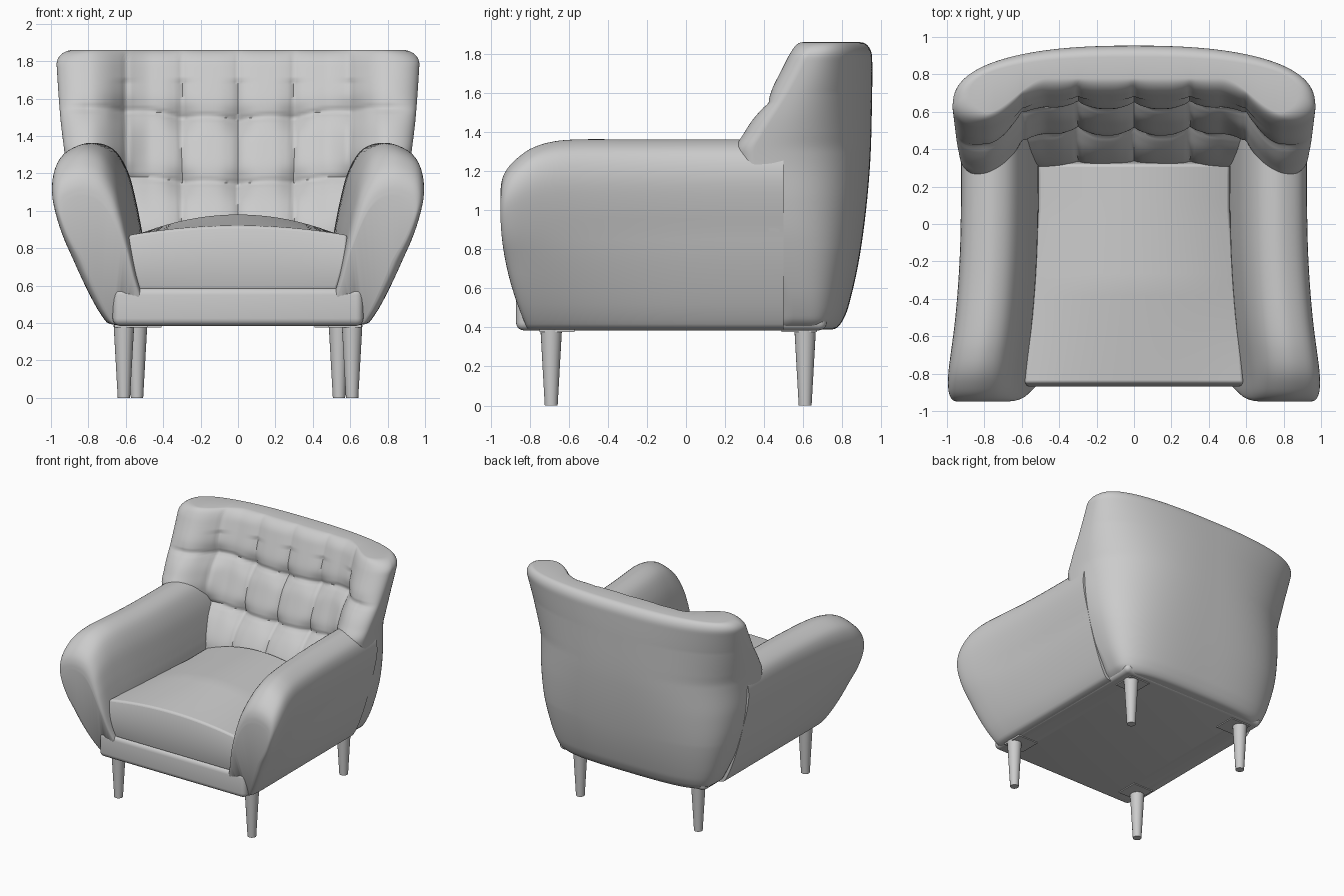
import bpy, bmesh, math
from mathutils import Vector

if "Cube" in bpy.data.objects:
    bpy.data.objects.remove(bpy.data.objects["Cube"])


def spline(keys, t):
    """Smooth interpolation through (t, a, b...) keys."""
    t = min(max(t, keys[0][0]), keys[-1][0])
    i = max(j for j in range(len(keys) - 1) if keys[j][0] <= t)
    def slope(j, c):
        a, b = keys[max(j - 1, 0)], keys[min(j + 1, len(keys) - 1)]
        return (b[c] - a[c]) / (b[0] - a[0])
    h = keys[i + 1][0] - keys[i][0]
    u = (t - keys[i][0]) / h
    return [(2*u**3 - 3*u*u + 1) * keys[i][c] + (u**3 - 2*u*u + u) * h * slope(i, c)
            + (3*u*u - 2*u**3) * keys[i + 1][c] + (u**3 - u*u) * h * slope(i + 1, c)
            for c in range(1, len(keys[0]))]


def finish(name, bm, angle=50):
    bmesh.ops.recalc_face_normals(bm, faces=bm.faces)
    me = bpy.data.meshes.new(name)
    bm.to_mesh(me)
    bm.free()
    ob = bpy.data.objects.new(name, me)
    bpy.context.collection.objects.link(ob)
    bpy.ops.object.select_all(action='DESELECT')
    ob.select_set(True)
    bpy.context.view_layer.objects.active = ob
    bpy.ops.object.shade_smooth_by_angle(angle=math.radians(angle))
    return ob


def skin(bm, rings):
    """Join closed rings of points with quads, return the vertex rings."""
    vr = [[bm.verts.new(p) for p in r] for r in rings]
    n = len(vr[0])
    for a, b in zip(vr, vr[1:]):
        for i in range(n):
            bm.faces.new((a[i], a[(i + 1) % n], b[(i + 1) % n], b[i]))
    return vr


def box(name, lo, hi, bevel=0.0):
    bm = bmesh.new()
    bmesh.ops.create_cube(bm, size=1)
    for v in bm.verts:
        v.co = Vector([l + (c + 0.5) * (h - l) for c, l, h in zip(v.co, lo, hi)])
    if bevel:
        bmesh.ops.bevel(bm, geom=bm.edges[:], offset=bevel, segments=5, profile=0.5, affect='EDGES')
    return finish(name, bm)


# arms: one cross-section (x, z) swept from the rounded front to inside the back
SECTION = [(.45, .39), (.66, .39), (.73, .44), (.83, .62), (.93, .85), (.985, 1.05), (1.0, 1.19),
           (.97, 1.295), (.89, 1.35), (.81, 1.36), (.725, 1.315), (.66, 1.2), (.62, 1.05),
           (.59, .9), (.54, .65), (.47, .45)]
STATIONS = [(0, -.95, 1.08, .72), (1, -.945, 1.14, .83), (2, -.925, 1.195, .92), (3, -.88, 1.25, .98),
            (4, -.8, 1.31, 1), (5, -.7, 1.345, 1), (6, -.56, 1.36, 1), (7, -.25, 1.36, 1),
            (8, .1, 1.36, 1), (9, .5, 1.36, 1)]
WAIST = [(-.95, 0), (-.8, .1), (-.5, .6), (-.2, .9), (.1, 1), (.5, 1)]


def arm(name, side):
    loop = SECTION[-2:] + SECTION + SECTION[:3]
    keys = [(i - 2, x, z) for i, (x, z) in enumerate(loop)]
    outline = [spline(keys, i / 4) for i in range(4 * len(SECTION))]
    rings = []
    for k in range(37):
        y0, top, ws = spline(STATIONS, k / 4)
        ring = []
        for x, z in outline:
            cx = .57 + .26 * (z - .39) / .97
            x = cx + (x - cx) * ws
            x -= .075 * spline(WAIST, y0)[0] * min(1, max(0, (z - .39) / .5))
            if z > .75:
                z = .75 + (z - .75) * (top - .75) / .61
            y = y0
            if z < 1:
                y += .14 * ((1 - z) / .61) ** 2 * max(0, -y0 / .95)
            ring.append((side * x, y, z))
        rings.append(ring)
    bm = bmesh.new()
    vr = skin(bm, rings)
    n = len(vr[0])
    # caps: strips across the section
    for r in (vr[0], vr[-1]):
        bm.faces.new(r)
    bmesh.ops.triangulate(bm, faces=[f for f in bm.faces if len(f.verts) == n])
    finish(name, bm, 60)


arm("right_arm", 1)
arm("left_arm", -1)

# back: horizontal rings with a tufted front and a rounded outer shell
WIDTH = [(.39, .66), (.45, .71), (.6, .78), (.85, .86), (1.05, .9), (1.25, .92), (1.5, .95), (1.86, .975)]
REAR = [(.39, .78), (.5, .83), (.8, .895), (1.2, .94), (1.6, .953), (1.86, .953)]
WING = [(.39, .5), (.7, .4), (1.0, .3), (1.3, .25), (1.4, .30), (1.6, .425), (1.8, .53), (1.86, .55)]
CENTRE = [(.39, .3), (.9, .31), (1.15, .44), (1.3, .505), (1.5, .585), (1.7, .66), (1.86, .72)]


def groove(d, w=.06):
    return .015 * math.exp(-(d / .015) ** 2) + .02 * math.exp(-(d / w) ** 2)


def tufting(x, z):
    ax = abs(x)
    wave = .05 * (min(ax, .7) / .6) ** 2 + .02 * abs(math.sin(math.pi * min(ax, .6) / .3))
    upper, lower = z - 1.48 - wave, z - 1.14 - .7 * wave
    d = groove(upper)
    near = ax - min(.6, .3 * round(ax / .3))
    if ax < .68:
        d += groove(lower)
    if ax < .75:
        d += groove(near) * (1 if z < 1.7 else .6)
        for h in (upper, lower):
            d += .025 * math.exp(-(near ** 2 + h * h) / .005)
    return d


def back_ring(z, cols=180):
    inset = 0
    if z > 1.78:
        inset = .06 * (1 - math.sqrt(max(0, 1 - ((z - 1.78) / .08) ** 2)))
    elif z < .43:
        inset = .03 * (1 - math.sqrt(max(0, 1 - ((.43 - z) / .04) ** 2)))
    X = spline(WIDTH, z)[0] - 1.6 * inset
    rear = spline(REAR, z)[0] - inset
    w = spline(WING, z)[0] + inset * .7
    c = spline(CENTRE, z)[0] + inset
    power = 3.2 if z < .8 else 3.2 - .75 * min(1, (z - .8) / .8)
    front, outer = [], []
    for i in range(cols + 1):
        s = math.sin(math.pi / 2 * (2 * i / cols - 1))
        a, x = abs(s), s * X
        k = min(1, max(0, (abs(x) - .46) / .34))
        k = k * k * (3 - 2 * k)
        t = min(1, max(0, (a - .85) / .15))
        y = c + (w - c) * k + .1 * (1 - math.sqrt(1 - t * t))
        y += tufting(x, z) * (1 - t) * (1 - min(1, inset / .06))
        front.append((x, y, z))
        outer.append((x, w + .1 + (rear - w - .1) * max(0, 1 - a ** power) ** (1 / power), z))
    return front + outer[-2:0:-1]


levels = [.39, .393, .4, .41] + [.43 + 1.35 * i / 90 for i in range(91)]
levels += [1.78 + .08 * math.sin(math.pi / 2 * i / 8) for i in range(1, 9)]
bm = bmesh.new()
vr = skin(bm, [back_ring(z) for z in levels])
for r in (vr[0], vr[-1]):
    n = len(r)
    for i in range(n // 2):
        quad = [r[i], r[i + 1], r[(n - i - 1) % n], r[(n - i) % n]]
        bm.faces.new(list(dict.fromkeys(quad)))
finish("tufted_back", bm, 60)

# seat cushion: domed block, narrower at the rear and at the bottom
bm = bmesh.new()
bmesh.ops.create_cube(bm, size=2)
bmesh.ops.subdivide_edges(bm, edges=bm.edges[:], cuts=19, use_grid_fill=True)
for v in bm.verts:
    u, f, h = v.co
    half = .585 - .075 * min(1, (f + 1) / 1.6)
    half *= .9 + .1 * math.sin(math.pi / 2 * (h + 1) / 2)
    crown = .87 + (1 - u * u) * (.05 + .06 * min(1, (f + 1) / .9))
    t = (h + 1) / 2
    v.co = (u * half, -.85 + 1.17 * (f + 1) / 2 + .02 * f * (1 - h * h), .575 + t * (crown - .575))
seat = finish("seat_cushion", bm, 60)
bev = seat.modifiers.new("soft_edges", 'BEVEL')
bev.width, bev.segments, bev.angle_limit = .035, 4, math.radians(50)

# base under the cushion
box("seat_base", (-.67, -.87, .385), (.67, .72, .59), .04)

# tapered legs with mounting plates
for end, lx, ly in (("front", .61, -.69), ("rear", .54, .61)):
    for side, s in (("right", 1), ("left", -1)):
        bpy.ops.mesh.primitive_cone_add(vertices=24, radius1=.033, radius2=.055, depth=.39,
                                        location=(s * lx, ly, .195))
        leg = bpy.context.object
        leg.name = f"{end}_{side}_leg"
        bpy.ops.object.shade_smooth_by_angle(angle=math.radians(40))
        px = s * (lx - .04)
        py = ly - .03 if ly > 0 else ly + .03
        box(f"{end}_{side}_leg_plate", (px - .09, py - .09, .377), (px + .09, py + .09, .39))
